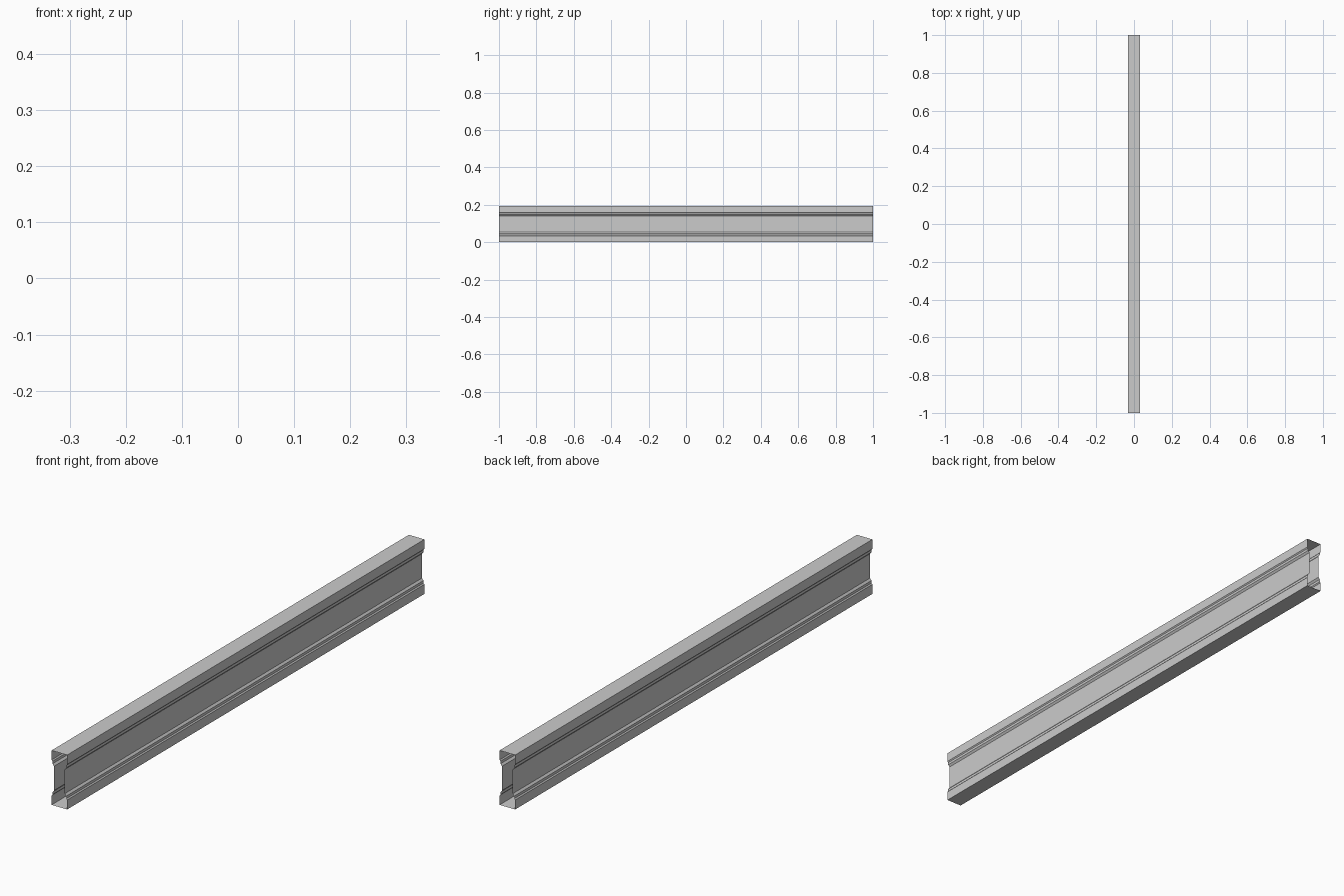
import bpy, bmesh

if "Cube" in bpy.data.objects:
    bpy.data.objects.remove(bpy.data.objects["Cube"])

H = 0.193   # beam height
L = 1.0     # half length

# Upper right quarter of the cross-section: (x, height above the middle)
quarter = [(0.0305, H / 2), (0.0305, 0.063), (0.027, 0.059),
           (0.027, 0.050), (0.021, 0.043)]

# Mirror the quarter down, then across, into a closed loop
right = quarter + [(x, -z) for x, z in reversed(quarter)]
loop = right + [(-x, z) for x, z in reversed(right)]

# Thin-walled hollow beam with open ends
bm = bmesh.new()
rings = [[bm.verts.new((x, y, z + H / 2)) for x, z in loop] for y in (-L, L)]
n = len(loop)
for i in range(n):
    j = (i + 1) % n
    bm.faces.new((rings[0][i], rings[0][j], rings[1][j], rings[1][i]))
bmesh.ops.recalc_face_normals(bm, faces=bm.faces)

# Make sure the top wall faces outward
top = max(bm.faces, key=lambda f: f.calc_center_median().z)
if top.normal.z < 0:
    bmesh.ops.reverse_faces(bm, faces=bm.faces)

mesh = bpy.data.meshes.new("hollow_beam")
bm.to_mesh(mesh)
bm.free()
beam = bpy.data.objects.new("hollow_beam", mesh)
bpy.context.collection.objects.link(beam)
